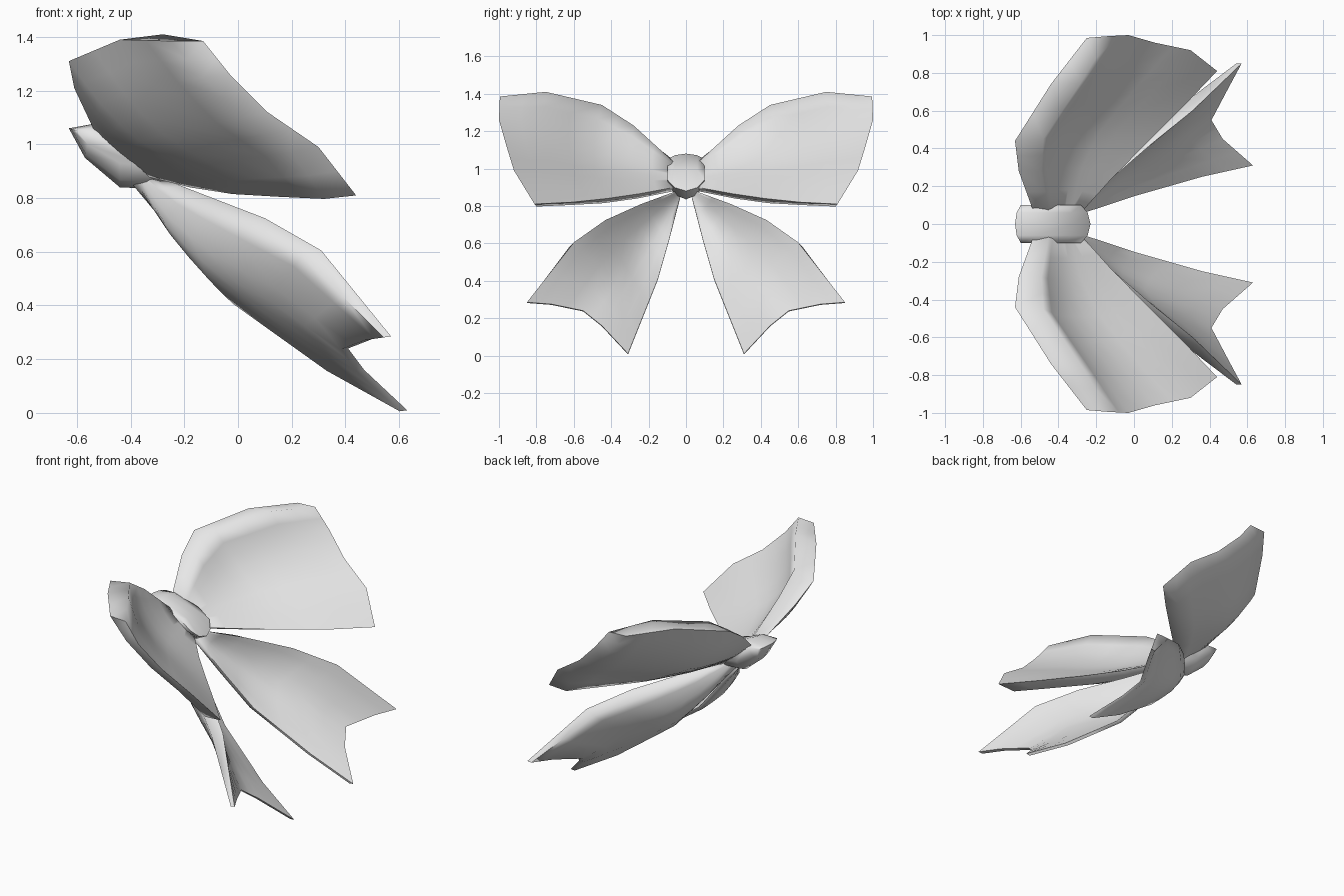
import bpy, bmesh, math
from mathutils import Vector

if "Cube" in bpy.data.objects:
    bpy.data.objects.remove(bpy.data.objects["Cube"])

cloth = bpy.data.materials.new("pale_grey_cloth")
cloth.diffuse_color = (0.8, 0.8, 0.8, 1)
cloth.use_nodes = True
cloth.node_tree.nodes["Principled BSDF"].inputs["Base Color"].default_value = cloth.diffuse_color
N = 8  # cells along each side of a cloth patch


def sample(points, t):
    """Point at t (0..1) along a polyline, equal share per segment."""
    f = t * (len(points) - 1)
    i = min(int(f), len(points) - 2)
    return Vector(points[i]).lerp(Vector(points[i + 1]), f - i)


def sheet(top, bottom, end, bulge):
    """Grid of points blended from a top, bottom and end edge, pushed out by bulge."""
    root = [top[0], bottom[0]]
    grid = []
    for i in range(N + 1):
        u, row = i / N, []
        for j in range(N + 1):
            v = j / N
            p = sample(top, u).lerp(sample(bottom, u), v)
            p += sample(root, v).lerp(sample(end, v), u)
            p -= (Vector(top[0]).lerp(Vector(bottom[0]), v)
                  .lerp(Vector(top[-1]).lerp(Vector(bottom[-1]), v), u))
            p += Vector(bulge) * math.sin(math.pi * u) * math.sin(math.pi * v)
            row.append(p)
        grid.append(row)
    return grid


def finish(name, bm, angle):
    bmesh.ops.recalc_face_normals(bm, faces=bm.faces)
    mesh = bpy.data.meshes.new(name)
    bm.to_mesh(mesh)
    bm.free()
    mesh.materials.append(cloth)
    ob = bpy.data.objects.new(name, mesh)
    bpy.context.collection.objects.link(ob)
    bpy.ops.object.select_all(action='DESELECT')
    ob.select_set(True)
    bpy.context.view_layer.objects.active = ob
    bpy.ops.object.shade_smooth_by_angle(angle=math.radians(angle))
    return ob


def shell(name, front, back):
    """Closed shell between two sheets, mirrored to the other side."""
    bm = bmesh.new()
    grids = [[[bm.verts.new(p) for p in row] for row in g] for g in (front, back)]
    for g in grids:
        for i in range(N):
            for j in range(N):
                bm.faces.new((g[i][j], g[i + 1][j], g[i + 1][j + 1], g[i][j + 1]))
    rim = ([(i, 0) for i in range(N)] + [(N, j) for j in range(N)]
           + [(i, N) for i in range(N, 0, -1)] + [(0, j) for j in range(N, 0, -1)])
    f, b = grids
    for (i, j), (k, l) in zip(rim, rim[1:] + rim[:1]):
        bm.faces.new((f[i][j], f[k][l], b[k][l], b[i][j]))
    ob = finish(name, bm, 75)
    m = ob.modifiers.new("other_side", 'MIRROR')
    m.use_axis = (False, True, False)
    m.use_mirror_merge = False


# Upper loops: cupped cloth with a folded rim
loop_front = sheet(
    [(-.45, .06, 1.03), (-.49, .28, 1.23), (-.48, .45, 1.34), (-.28, .75, 1.41), (-.13, .995, 1.385)],
    [(-.28, .06, .90), (-.11, .25, .865), (.06, .42, .84), (.25, .61, .82), (.44, .81, .81)],
    [(-.13, .995, 1.385), (-.03, 1.0, 1.26), (.11, .96, 1.12), (.30, .92, .99), (.44, .81, .81)],
    (-.03, .027, -.045))
loop_back = sheet(
    [(-.53, .06, 1.04), (-.61, .28, 1.21), (-.63, .44, 1.31), (-.44, .74, 1.39), (-.25, .985, 1.385)],
    [(-.34, .06, .88), (-.18, .26, .84), (-.02, .44, .815), (.15, .62, .805), (.32, .80, .797)],
    [(-.25, .985, 1.385), (-.13, .985, 1.25), (.02, .945, 1.10), (.20, .90, .97), (.32, .80, .797)],
    (-.035, .035, -.055))
shell("bow_loops", loop_front, loop_back)

# Hanging tails: cupped strips with a notched end
tail_top = [(-.30, .05, .88), (-.12, .24, .81), (.10, .43, .725), (.31, .60, .605), (.57, .85, .285)]
tail_low = [(-.36, .03, .85), (-.17, .09, .62), (.01, .15, .41), (.36, .25, .16), (.63, .31, .01)]
tail_end = [(.57, .85, .285), (.50, .72, .275), (.41, .55, .24), (.47, .45, .16), (.63, .31, .01)]
back_top = [(-.34, .05, .875), (-.20, .25, .80), (.01, .45, .705), (.24, .62, .585), (.545, .85, .28)]
back_low = [(x - .03, y, z - .003) for x, y, z in tail_low]
back_end = [(x - .028, y, z - .004) for x, y, z in tail_end]
shell("bow_tails",
      sheet(tail_top, tail_low, tail_end, (-.022, .008, -.022)),
      sheet(back_top, back_low, back_end, (-.035, .012, -.035)))

# Central knot: slanted profile swept across, thinning towards the sides
middle = [(-.63, 1.06), (-.52, 1.08), (-.32, .99), (-.23, .88), (-.32, .835), (-.44, .84), (-.57, .95)]
side = [(-.60, 1.05), (-.52, 1.05), (-.36, 1.0), (-.28, .94), (-.34, .92), (-.44, .93), (-.56, 1.0)]
bm = bmesh.new()
rings = []
for y, s in ((-.1, 1), (-.06, .3), (0, 0), (.06, .3), (.1, 1)):
    rings.append([bm.verts.new((a + (c - a) * s, y, b + (d - b) * s))
                  for (a, b), (c, d) in zip(middle, side)])
for a, b in zip(rings, rings[1:]):
    for i in range(len(middle)):
        k = (i + 1) % len(middle)
        bm.faces.new((a[i], a[k], b[k], b[i]))
bm.faces.new(rings[0])
bm.faces.new(rings[-1])
finish("knot", bm, 80)
